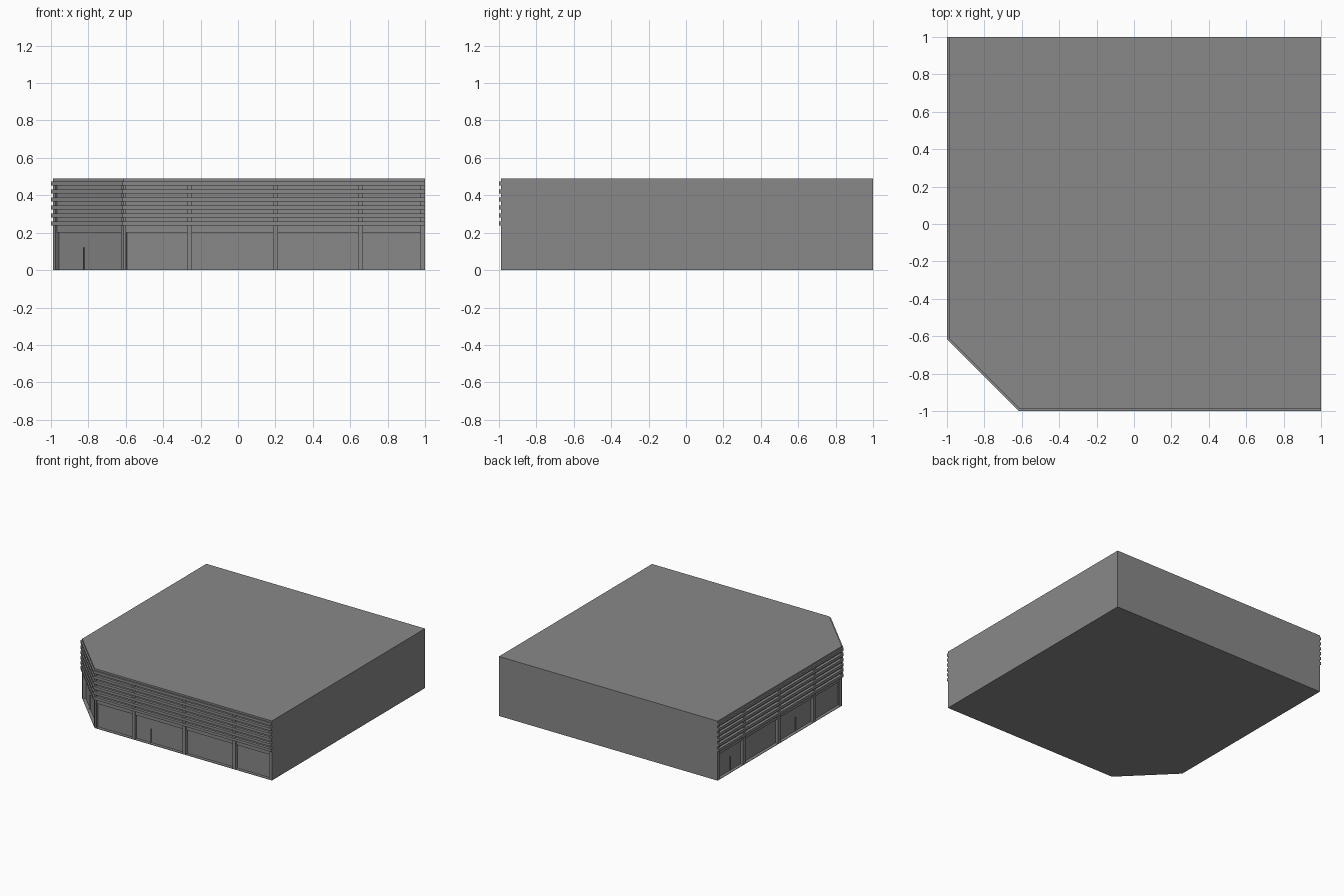
import bpy, bmesh
from mathutils import Vector

cube = bpy.data.objects.get("Cube")
if cube:
    bpy.data.objects.remove(cube, do_unlink=True)

FACE = 0.988      # distance of the two street walls from the centre
CHAMFER = 1.6     # the cut corner lies on x + y = -CHAMFER
RECESS = 0.025    # depth of the ground floor bays
TOP = 0.489

grey = bpy.data.materials.new("concrete grey")
grey.use_nodes = True
color = (0.25, 0.25, 0.25, 1)
grey.diffuse_color = color
grey.node_tree.nodes["Principled BSDF"].inputs["Base Color"].default_value = color


def finish(bm, name):
    bmesh.ops.recalc_face_normals(bm, faces=bm.faces)
    mesh = bpy.data.meshes.new(name)
    bm.to_mesh(mesh)
    bm.free()
    mesh.materials.append(grey)
    obj = bpy.data.objects.new(name, mesh)
    bpy.context.collection.objects.link(obj)
    return obj


def footprint(out):
    """Plan outline with only the street walls pushed out."""
    f, c = FACE + out, CHAMFER + out * 2 ** 0.5
    return [(1, 1), (-f, 1), (-f, f - c), (f - c, -f), (1, -f)]


def loft(name, profile):
    """Stack footprints given as (offset, height) and close both ends."""
    bm = bmesh.new()
    rings = [[bm.verts.new((x, y, z)) for x, y in footprint(o)] for o, z in profile]
    for (_, z0), (_, z1), a, b in zip(profile, profile[1:], rings, rings[1:]):
        for i in range(5):
            j = (i + 1) % 5
            if z0 == z1 and i in (0, 4):   # party walls have no ledges
                continue
            bm.faces.new((a[i], a[j], b[j], b[i]))
    bm.faces.new(rings[0])
    bm.faces.new(rings[-1])
    return finish(bm, name)


def wall_box(name, wall, a, b, inner, outer, z0, z1):
    """Box from distance a to b along a wall, measured outward from its face."""
    start, end = wall
    along = (end - start).normalized()
    out = Vector((along.y, -along.x))
    bm = bmesh.new()
    lower, upper = [], []
    for d, o in ((a, inner), (b, inner), (b, outer), (a, outer)):
        p = start + along * d + out * o
        lower.append(bm.verts.new((p.x, p.y, z0)))
        upper.append(bm.verts.new((p.x, p.y, z1)))
    bm.faces.new(lower)
    bm.faces.new(upper)
    for i in range(4):
        j = (i + 1) % 4
        bm.faces.new((lower[i], lower[j], upper[j], upper[i]))
    return finish(bm, name)


# Building body: floor edge, recessed bays, header, upper wall and roof edge
loft("building_body", [
    (0, 0), (0, 0.004), (-RECESS, 0.004), (-RECESS, 0.2),
    (-0.012, 0.2), (-0.012, 0.226), (-0.01, 0.226), (-0.01, 0.475),
    (0, 0.475), (0, TOP)])

# Projecting horizontal louvres
for i in range(6):
    z = 0.239 + i * 0.0428
    loft(f"louvre_{i + 1}", [(0.012, z), (0.012, z + 0.022)])

# Street walls, each running counterclockwise in plan
corners = [Vector(p) for p in footprint(0)]
left_wall, corner_wall, front_wall = zip(corners[1:4], corners[2:5])

# Columns: posts at the wall ends, piers between the bays
for label, wall, piers, first, last in (
        ("left", left_wall, (0.345, 0.8, 1.26), 0.025, 0.013),
        ("corner", corner_wall, (), 0.018, 0.018),
        ("front", front_wall, (0.352, 0.812, 1.267), 0.013, 0.025)):
    length = (wall[1] - wall[0]).length
    spans = [(0, first), (length - last, length)]
    spans += [(p - 0.0135, p + 0.0135) for p in piers]
    for i, (a, b) in enumerate(spans):
        wall_box(f"{label}_column_{i + 1}", wall, a, b, -RECESS, 0, 0.004, 0.475)

# Thin upright door fins standing in the bays
for label, wall, places in (("left", left_wall, (0.19, 1.04)),
                            ("corner", corner_wall, (0.212,)),
                            ("front", front_wall, (0.5,))):
    for i, d in enumerate(places):
        wall_box(f"{label}_door_fin_{i + 1}", wall, d - 0.001, d + 0.001,
                 -RECESS, -0.015, 0.004, 0.12)
